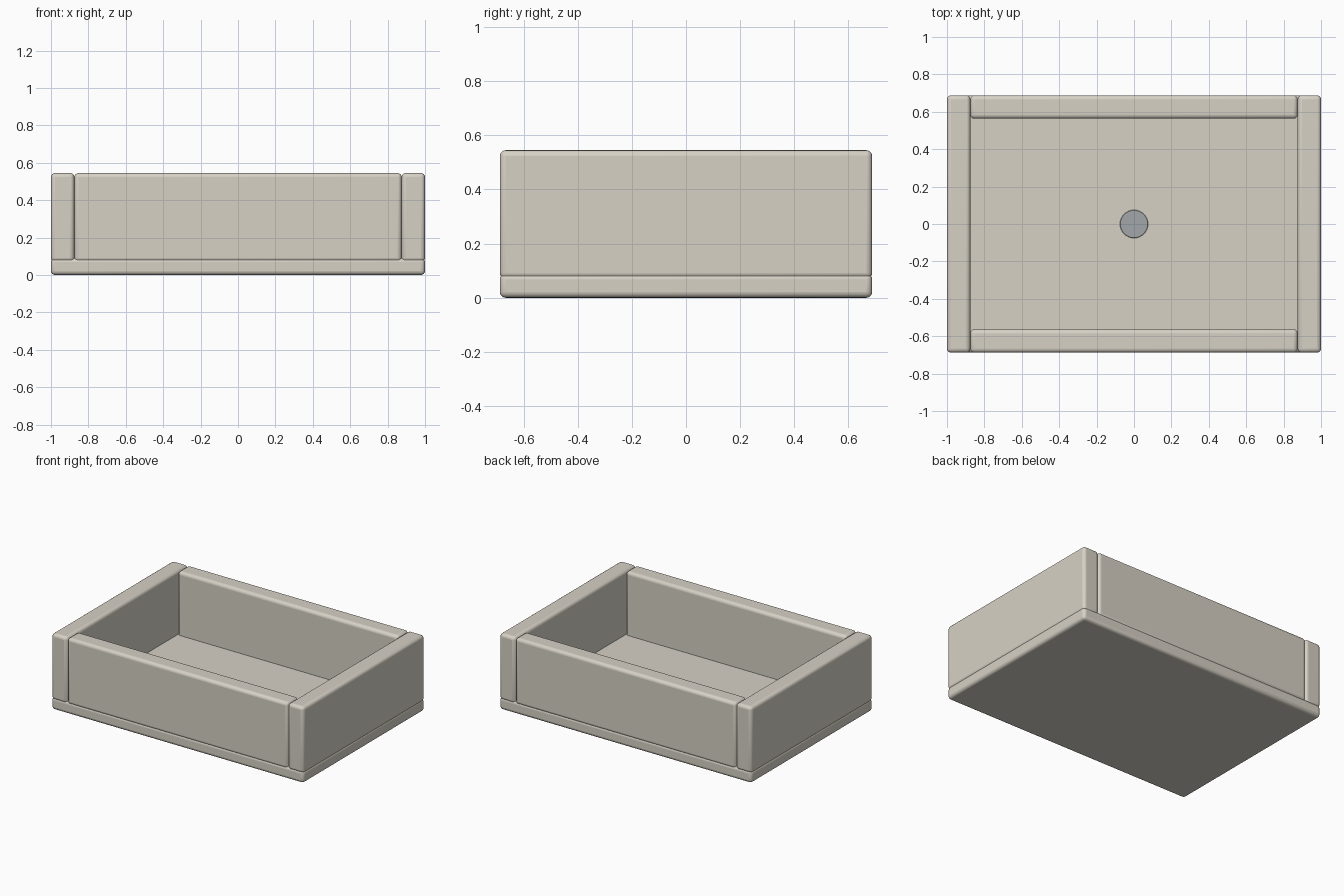
import bpy

if "Cube" in bpy.data.objects:
    bpy.data.objects.remove(bpy.data.objects["Cube"])

HX, HY, TOP = 1.0, 0.688, 0.545   # outer half sizes and height
WALL = 0.125                      # wall thickness
FLOOR, WALL_Z = 0.09, 0.07        # floor top, wall bottom (sunk into the base)
BEVEL = 0.022


def material(name, rgb):
    mat = bpy.data.materials.new(name)
    mat.diffuse_color = (*rgb, 1)
    mat.use_nodes = True
    mat.node_tree.nodes["Principled BSDF"].inputs["Base Color"].default_value = mat.diffuse_color
    return mat


def finish(obj, name, mat, bevel, segments):
    obj.name = name
    obj.data.materials.append(mat)
    mod = obj.modifiers.new("rounded_edges", "BEVEL")
    mod.width, mod.segments = bevel, segments
    mod.limit_method = "ANGLE"
    bpy.ops.object.shade_smooth_by_angle()


def rounded_box(name, lo, hi, mat):
    centre = [(a + b) / 2 for a, b in zip(lo, hi)]
    bpy.ops.mesh.primitive_cube_add(size=1, location=centre)
    obj = bpy.context.object
    obj.scale = [b - a for a, b in zip(lo, hi)]
    bpy.ops.object.transform_apply(location=False, rotation=False, scale=True)
    finish(obj, name, mat, BEVEL, 4)


stone = material("warm_stone", (0.68, 0.64, 0.56))
metal = material("drain_metal", (0.37, 0.39, 0.40))

# Base slab
rounded_box("base", (-HX, -HY, 0), (HX, HY, FLOOR), stone)

# Full-depth side walls, with front and back walls fitted between them
inner = HX - WALL
rounded_box("left_wall", (-HX, -HY, WALL_Z), (-inner, HY, TOP), stone)
rounded_box("right_wall", (inner, -HY, WALL_Z), (HX, HY, TOP), stone)
rounded_box("front_wall", (-inner, -HY, WALL_Z), (inner, -HY + WALL, TOP), stone)
rounded_box("back_wall", (-inner, HY - WALL, WALL_Z), (inner, HY, TOP), stone)

# Drain disc in the middle of the floor
bpy.ops.mesh.primitive_cylinder_add(vertices=32, radius=0.075, depth=0.02,
                                    location=(0, 0, FLOOR))
finish(bpy.context.object, "drain", metal, 0.002, 1)
